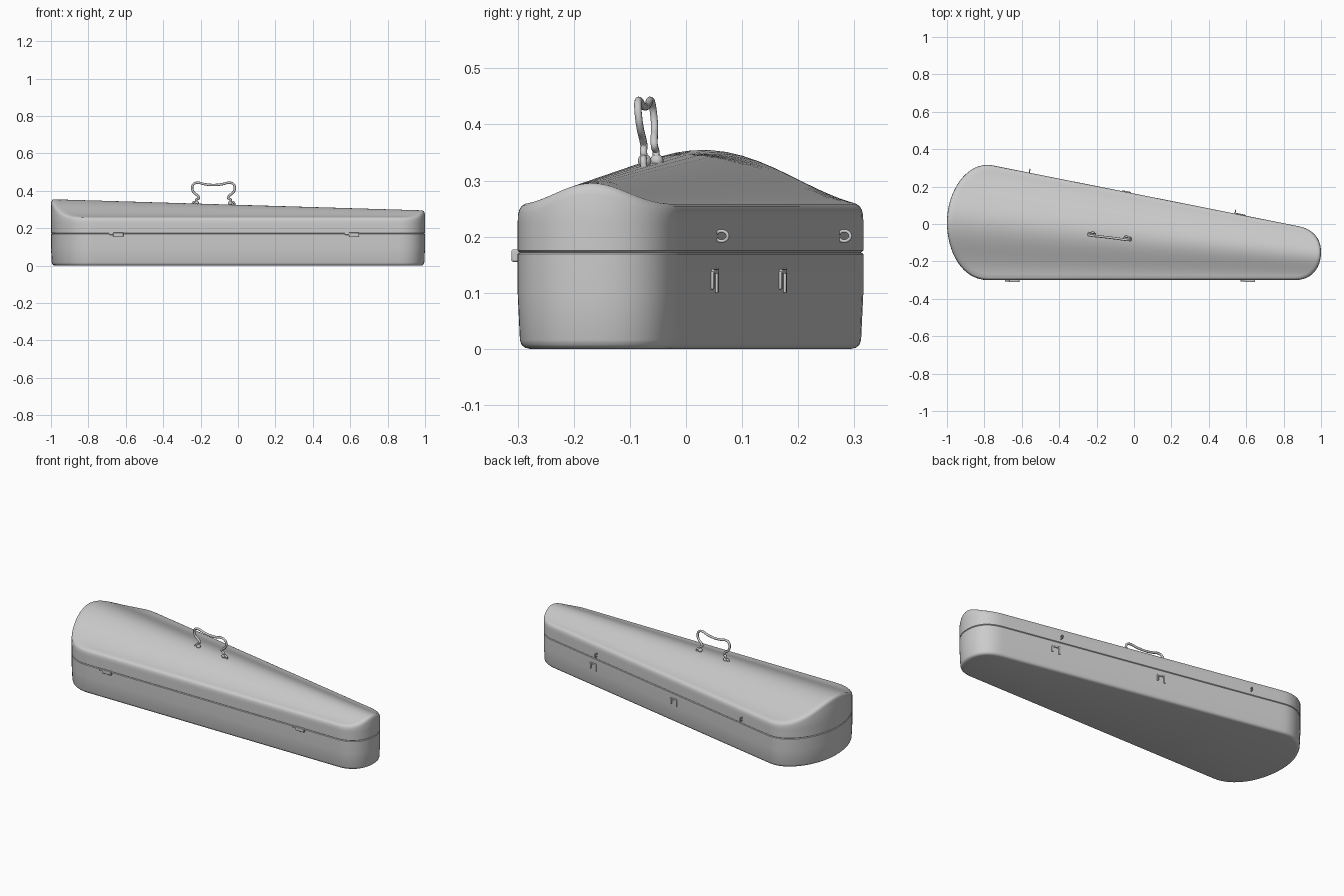
import bpy, bmesh, math
from mathutils import Vector
from mathutils.geometry import interpolate_bezier

if "Cube" in bpy.data.objects:
    bpy.data.objects.remove(bpy.data.objects["Cube"])

SEAM, RIM, N = 0.172, 0.257, 40


def mid_y(x):
    return -0.0685 - 0.1005 * x


def back_y(x):
    return 0.163 - 0.201 * x


def top_z(x, y):
    """Height of the bell-shaped lid surface above a plan point."""
    d = min(abs(y - mid_y(x)) / (back_y(x) - mid_y(x)), 1.0)
    s = 0.92 * (0.5 + 0.5 * math.cos(math.pi * d)) + 0.08 * (1 - d * d)
    return RIM + (0.325 - 0.03 * x - RIM) * s


# plan outline, each point paired with a point on the lid's spine
def bez(*p, n=16):
    return interpolate_bezier(*[Vector((a, b, 0)) for a, b in p], n + 1)[:-1]


S0, S1 = [Vector((x, mid_y(x), 0)) for x in (-0.68, 0.86)]
A, B = Vector((-0.78, -0.30, 0)), Vector((0.86, -0.30, 0))
C, D = Vector((0.88, -0.012, 0)), Vector((-0.76, 0.314, 0))
outline = [(A.lerp(B, i / N), S0.lerp(S1, i / N)) for i in range(N)]
outline += [(p, S1) for p in bez((0.86, -0.30), (0.95, -0.30), (1, -0.235), (1, -0.15))
            + bez((1, -0.15), (1, -0.08), (0.96, -0.028), (0.88, -0.012))]
outline += [(C.lerp(D, i / N), S1.lerp(S0, i / N)) for i in range(N)]
outline += [(p, S0) for p in bez((-0.76, 0.314), (-0.89, 0.336), (-1, 0.18), (-1, 0.01))
            + bez((-1, 0.01), (-1, -0.15), (-0.92, -0.30), (-0.78, -0.30))]
P = [p for p, s in outline]
S = [s for p, s in outline]
M = len(P)


def inset(d):
    out = []
    for i in range(M):
        t = (P[(i + 1) % M] - P[i - 1]).normalized()
        out.append(P[i] + Vector((-t.y, t.x, 0)) * d)
    return out


def flat_ring(d, z):
    return [Vector((p.x, p.y, z)) for p in inset(d)]


def top_ring(d, drop, k=0.0):
    pts = [p.lerp(s, k) for p, s in zip(inset(d), S)]
    return [Vector((p.x, p.y, top_z(p.x, p.y) - drop)) for p in pts]


def smooth(ob, angle=35):
    bpy.ops.object.select_all(action='DESELECT')
    ob.select_set(True)
    bpy.context.view_layer.objects.active = ob
    bpy.ops.object.shade_smooth_by_angle(angle=math.radians(angle))
    return ob


def loft(name, rings, cap_top):
    bm = bmesh.new()
    vs = [[bm.verts.new(p) for p in r] for r in rings]
    for a, b in zip(vs, vs[1:]):
        for i in range(M):
            j = (i + 1) % M
            bm.faces.new((a[i], a[j], b[j], b[i]))
    bm.faces.new(vs[0][::-1])
    if cap_top:
        bm.faces.new(vs[-1])
    bmesh.ops.remove_doubles(bm, verts=bm.verts, dist=1e-5)
    bmesh.ops.recalc_face_normals(bm, faces=bm.faces)
    me = bpy.data.meshes.new(name)
    bm.to_mesh(me)
    bm.free()
    ob = bpy.data.objects.new(name, me)
    bpy.context.collection.objects.link(ob)
    return smooth(ob)


# case body and domed lid, meeting in a small V groove
loft("case_base", [flat_ring(*r) for r in (
    (0.022, 0), (0.013, 0.002), (0.007, 0.007), (0.004, 0.016), (0, 0.10),
    (0, SEAM - 0.003), (0.004, SEAM))], True)
loft("case_lid", [flat_ring(0.004, SEAM), flat_ring(0, SEAM + 0.003), flat_ring(0, 0.225),
                  top_ring(0.0005, 0.018), top_ring(0.003, 0.009), top_ring(0.007, 0.003),
                  top_ring(0.013, 0)] + [top_ring(0.013, 0, k / 14) for k in range(1, 15)], False)


def tube(name, pts, radius, cyclic=False):
    cu = bpy.data.curves.new(name, 'CURVE')
    cu.dimensions = '3D'
    cu.bevel_depth, cu.bevel_resolution, cu.resolution_u = radius, 3, 6
    cu.use_fill_caps = True
    sp = cu.splines.new('BEZIER')
    sp.bezier_points.add(len(pts) - 1)
    for b, p in zip(sp.bezier_points, pts):
        b.co = p
        b.handle_left_type = b.handle_right_type = 'AUTO'
    sp.use_cyclic_u = cyclic
    ob = bpy.data.objects.new(name, cu)
    bpy.context.collection.objects.link(ob)
    return ob


def block(name, loc, size, rot=0.0, bevel=0.003):
    bpy.ops.mesh.primitive_cube_add(size=1, location=loc, rotation=(0, 0, rot))
    ob = bpy.context.object
    ob.name, ob.scale = name, size
    bpy.ops.object.transform_apply(location=False, rotation=False, scale=True)
    m = ob.modifiers.new("round", 'BEVEL')
    m.width, m.segments = bevel, 2
    return smooth(ob)


# bail handle, slightly skewed across the ridge
def handle_pt(u, z):
    return (-0.131 + u, -0.063 - 0.12 * u - 0.10 * (z - 0.335), z)


half = [(0.088, 0.337), (0.092, 0.352), (0.078, 0.362), (0.085, 0.374), (0.106, 0.392),
        (0.114, 0.415), (0.106, 0.436), (0.086, 0.443), (0.045, 0.435)]
path = [handle_pt(-u, z) for u, z in half] + [handle_pt(0, 0.431)]
path += [handle_pt(u, z) for u, z in reversed(half)]
tube("handle_bail", path, 0.0065)
for side, u in (("left", -0.09), ("right", 0.09)):
    bpy.ops.mesh.primitive_uv_sphere_add(segments=20, ring_count=12, radius=0.012,
                                         location=handle_pt(u, 0.335))
    bpy.context.object.name = "handle_foot_" + side
    smooth(bpy.context.object, 60)
    u2 = u * 1.2
    tube("handle_stem_" + side, [handle_pt(u, 0.337), handle_pt(u2, 0.338),
                                 handle_pt(u2 * 1.03, 0.324)], 0.006)

# front latches
for side, x in (("left", -0.64), ("right", 0.62)):
    block("latch_plate_" + side, (x, -0.304, 0.166), (0.055, 0.014, 0.022))
    block("latch_tab_" + side, (x - 0.035, -0.302, 0.170), (0.03, 0.010, 0.010), 0, 0.002)

# strap rings on the slanted back wall
SLOPE = math.atan2(D.y - C.y, D.x - C.x) - math.pi


def on_back(x, out=0.0):
    n = Vector((0.195, 0.981, 0))
    return Vector((x, C.y + (x - C.x) * (D.y - C.y) / (D.x - C.x), 0)) + n * out


for side, x in (("left", -0.56), ("right", 0.54)):
    ring = []
    for i in range(8):
        a = i * math.pi / 4
        p = on_back(x, 0.008 + 0.011 * math.cos(a))
        p.z = 0.201 + 0.009 * math.sin(a)
        ring.append(p)
    tube("strap_ring_" + side, ring, 0.003, True)

# low back clips under the seam
for side, x in (("middle", -0.04), ("right", 0.57)):
    p = on_back(x, 0.001)
    for i, dx in enumerate((-0.02, 0.02)):
        block(f"back_clip_{side}_{i}", on_back(x + dx, 0.0) + Vector((0, 0, 0.122)),
              (0.010, 0.009, 0.045 if i == 0 else 0.032), SLOPE, 0.002)
    block("back_clip_bar_" + side, p + Vector((0, 0, 0.138)), (0.045, 0.008, 0.008), SLOPE, 0.002)
